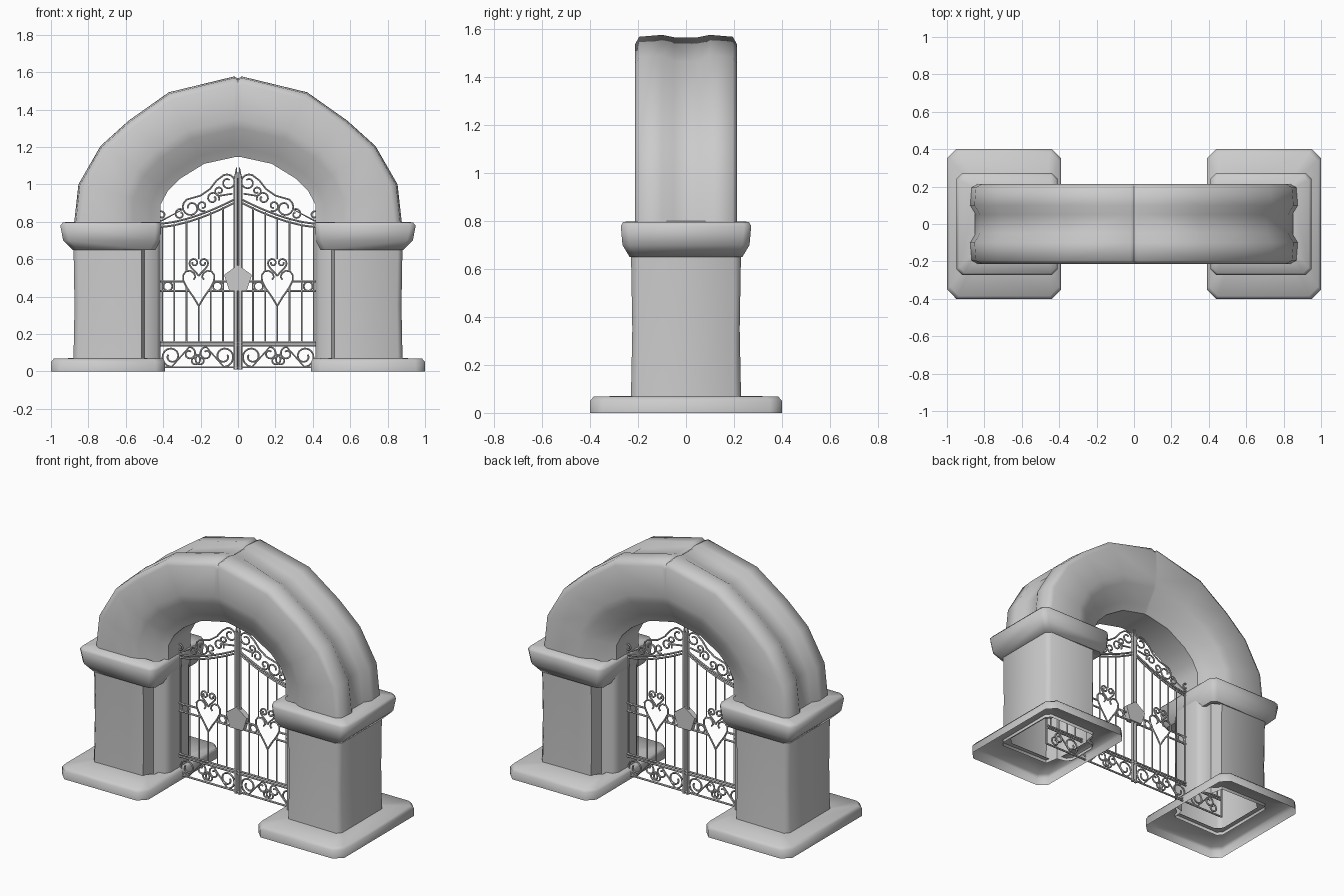
import bpy, bmesh
from math import sin, cos, pi, radians
from mathutils import Vector

if "Cube" in bpy.data.objects:
    bpy.data.objects.remove(bpy.data.objects["Cube"])


def finish(ob, angle=40):
    bpy.ops.object.select_all(action='DESELECT')
    ob.select_set(True)
    bpy.context.view_layer.objects.active = ob
    bpy.ops.object.shade_smooth_by_angle(angle=radians(angle))


def loft(name, rings):
    """Skin closed rings into a tube (open ends), mirrored across x."""
    bm = bmesh.new()
    vs = [[bm.verts.new(p) for p in r] for r in rings]
    n = len(rings[0])
    for a, b in zip(vs, vs[1:]):
        for i in range(n):
            j = (i + 1) % n
            bm.faces.new((a[i], a[j], b[j], b[i]))
    bmesh.ops.recalc_face_normals(bm, faces=bm.faces)
    me = bpy.data.meshes.new(name)
    bm.to_mesh(me)
    bm.free()
    ob = bpy.data.objects.new(name, me)
    bpy.context.collection.objects.link(ob)
    finish(ob, 62)
    mod = ob.modifiers.new("mirror", 'MIRROR')
    mod.use_axis[0] = True
    mod.use_mirror_merge = False
    return ob


def rect(x0, x1, y, z, c):
    """Chamfered rectangle ring."""
    return [(x0 + c, -y, z), (x1 - c, -y, z), (x1, c - y, z), (x1, y - c, z),
            (x1 - c, y, z), (x0 + c, y, z), (x0, y - c, z), (x0, c - y, z)]


# plinths, hollow underneath
loft("plinth", [rect(.39, 1.0, .4, 0, .05), rect(.39, 1.0, .4, .05, .05),
                rect(.40, .985, .385, .068, .05), rect(.47, .85, .2, .072, .04)])


# pillars with a narrower half column on the inner side
def pillar_ring(z, d):
    half = [(.415, .09), (.435, .125), (.5, .14), (.515, .225 - d), (.855 - d, .23 - d), (.88 - d, .2)]
    return [(x, -y, z) for x, y in half] + [(x, y, z) for x, y in reversed(half)]


loft("pillar", [pillar_ring(.05, 0), pillar_ring(.35, .006), pillar_ring(.7, 0)])

# capitals
loft("capital", [rect(.47, .86, .2, .66, .03), rect(.44, .885, .235, .65, .03),
                 rect(.415, .935, .265, .70, .03), rect(.41, .95, .272, .78, .03),
                 rect(.415, .935, .262, .797, .03), rect(.44, .85, .18, .80, .03)])

# arch halves: (inner point, outer point) stations, narrower inner band and grooved crown
stations = [((.415, .76), (.88, .76)), ((.415, .89), (.853, 1.0)), ((.375, .965), (.735, 1.205)),
            ((.31, 1.03), (.585, 1.34)), ((.18, 1.11), (.37, 1.492)),
            ((.02, 1.145), (.02, 1.577)), ((0, 1.147), (0, 1.565))]
rings = []
for k, (a, b) in enumerate(stations):
    a, b = Vector(a), Vector(b)
    d = (b - a).normalized()
    g = .01 if k > 4 else .03
    half = [(.11, a), (.135, a + d * .05), (.2, a + d * .15), (.212, a + d * .2),
            (.213, b - d * .04), (.195, b - d * .008), (.1, b), (.05, b - d * g)]
    ring = [(p.x, -y, p.y) for y, p in half] + [(p.x, y, p.y) for y, p in reversed(half)]
    rings.append(ring)
loft("arch", rings)


# --- iron gate: every stroke is drawn for both leaves ---
def tubes(name, strokes, r):
    cu = bpy.data.curves.new(name, 'CURVE')
    cu.dimensions = '3D'
    cu.bevel_depth = r
    cu.bevel_resolution = 1
    cu.use_fill_caps = True
    for pts in strokes:
        for s in (1, -1):
            sp = cu.splines.new('POLY')
            sp.points.add(len(pts) - 1)
            for q, p in zip(sp.points, pts):
                q.co = (s * p[0], 0, p[1], 1)
                q.radius = p[2] if len(p) > 2 else 1
    ob = bpy.data.objects.new(name, cu)
    bpy.context.collection.objects.link(ob)
    bpy.ops.object.select_all(action='DESELECT')
    ob.select_set(True)
    bpy.context.view_layer.objects.active = ob
    bpy.ops.object.convert(target='MESH')
    finish(bpy.context.view_layer.objects.active, 50)


def spiral(cx, cz, r, start, turn, shrink=.35):
    """Curl from angle start (degrees) through turn, tightening inward."""
    n = max(6, int(abs(turn) / 25))
    out = []
    for i in range(n + 1):
        t = i / n
        a = radians(start + turn * t)
        q = r * (1 - (1 - shrink) * t)
        out.append((cx + q * cos(a), cz + q * sin(a)))
    return out


def link(c1, c2, mid=()):
    return spiral(*c1)[::-1] + list(mid) + spiral(*c2)


def top(x):
    return .78 + .14 * max(0, 1 - x / .42) ** 1.6


END = .70
# rails, the middle pair broken by the hearts
xs = [.02 + (END - .02) * i / 20 for i in range(21)]
rails = [[(.0, z), (END, z)] for z in (.022, .138, .155)]
for z, w in ((.43, .052), (.48, .08)):
    rails += [[(0, z), (.21 - w, z)], [(.21 + w, z), (END, z)]]
rails += [[(x, top(x) + o) for x in xs] for o in (-.008, .01)]
rails += [[(END, .02), (END, .78)]]
tubes("gate_rails", rails, .006)

# upright bars, also broken by the hearts
bars = []
for i in range(10):
    x = .08 + .065 * i
    gap = {2: (.35, .60), 1: (.45, .535), 3: (.45, .535)}.get(i)
    if gap:
        bars += [[(x, .15), (x, gap[0])], [(x, gap[1]), (x, top(x))]]
    else:
        bars.append([(x, .15), (x, top(x))])
tubes("gate_bars", bars, .0045)

# meeting stiles with pointed tips
tubes("gate_stiles", [[(.012, .01), (.012, 1.03), (.008, 1.09, .2)]], .011)

# scrollwork
scrolls = []
for c, m in ((0, 1), (.43, -1), (.43, 1)):      # bottom panel
    for st in (link((.075, .08, .056, 270, -480), (.17, .095, .036, 90, -400)),
               spiral(.2, .06, .032, 90, -380)):
        scrolls.append([(c + m * x, z) for x, z in st])
for m in (1, -1):                               # heart and curled finial
    heart = [(0, .35), (.03, .40), (.062, .445), (.082, .485), (.083, .515), (.068, .535),
             (.045, .538), (.025, .525), (.018, .505), (.028, .49)]
    finial = [(0, .51), (.015, .53), (.038, .553)] + spiral(.025, .58, .026, -30, 420, .3)
    scrolls += [[(.21 + m * x, z) for x, z in st] for st in (heart, finial)]
for x in (.375, .11):                           # rings between rails
    scrolls.append(spiral(x, .455, .024, 0, 360, 1))
scrolls += [                                    # cresting
    link((.055, 1.01, .045, 60, 430), (.25, .875, .05, 60, -430),
         [(.115, 1.02), (.15, .975), (.2, .94)]),
    spiral(.135, .925, .036, 200, -430),
    [(.03, .95)] + spiral(.1, .965, .026, 270, 400),
    spiral(.19, .885, .03, 240, 400),
    link((.31, .84, .03, 120, -380), (.41, .835, .03, 270, 400)),
]
tubes("gate_scrolls", scrolls, .0055)

# pentagonal lock plate, point upward
bpy.ops.mesh.primitive_cylinder_add(vertices=5, radius=.078, depth=.035,
                                    location=(0, 0, .492), rotation=(pi / 2, 0, 0))
bpy.context.object.name = "lock_plate"
